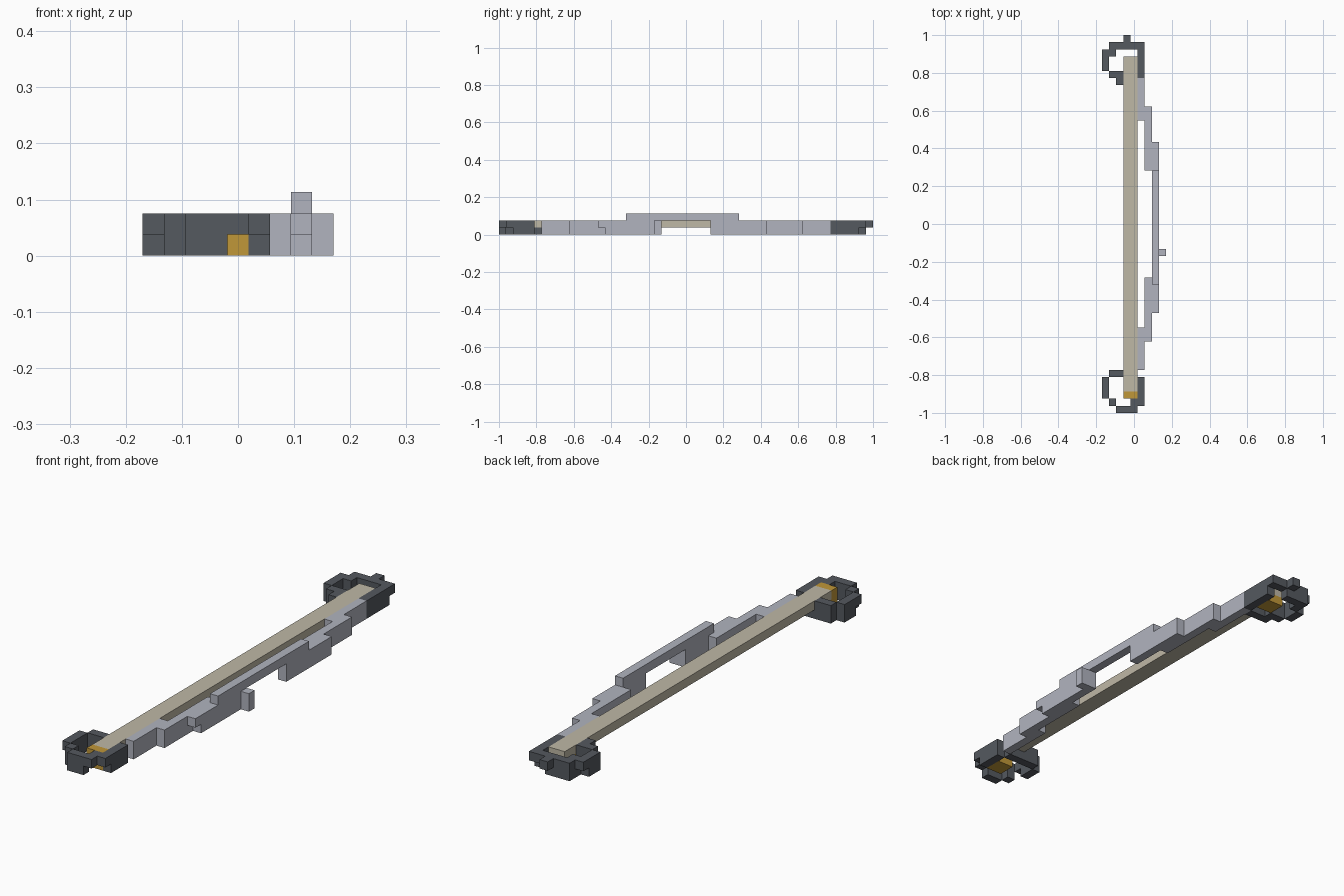
import bpy, bmesh
from mathutils import Vector

if "Cube" in bpy.data.objects:
    bpy.data.objects.remove(bpy.data.objects["Cube"], do_unlink=True)

CELL = 2 / 53
ORIGIN = Vector((-4.5, -26.5, 0))


def material(name, color):
    m = bpy.data.materials.new(name)
    m.use_nodes = True
    m.diffuse_color = (*color, 1)
    bsdf = m.node_tree.nodes["Principled BSDF"]
    bsdf.inputs["Base Color"].default_value = (*color, 1)
    bsdf.inputs["Roughness"].default_value = 0.8
    return m


def block(x0, x1, y0, y1, z0=0, z1=1):
    """Set of grid cells in an inclusive range."""
    return {(x, y, z) for x in range(x0, x1 + 1)
            for y in range(y0, y1 + 1) for z in range(z0, z1 + 1)}


def build(name, cells, mat):
    """Make one blocky shell from the exposed sides of the cells."""
    bm = bmesh.new()
    for c in cells:
        for axis in range(3):
            for side in (-1, 1):
                n = Vector((0, 0, 0))
                n[axis] = side
                if tuple(int(a + b) for a, b in zip(c, n)) in cells:
                    continue
                u, v = Vector((0, 0, 0)), Vector((0, 0, 0))
                u[(axis + 1) % 3] = 0.5
                v[(axis + 2) % 3] = 0.5 * side
                mid = Vector(c) + Vector((0.5, 0.5, 0.5)) + n / 2
                ring = (mid - u - v, mid + u - v, mid + u + v, mid - u + v)
                bm.faces.new([bm.verts.new((p + ORIGIN) * CELL) for p in ring])
    bmesh.ops.remove_doubles(bm, verts=bm.verts, dist=CELL / 100)
    bmesh.ops.dissolve_limit(bm, angle_limit=0.01, verts=bm.verts, edges=bm.edges)
    mesh = bpy.data.meshes.new(name)
    bm.to_mesh(mesh)
    bm.free()
    mesh.materials.append(mat)
    obj = bpy.data.objects.new(name, mesh)
    bpy.context.collection.objects.link(obj)


dark = material("dark_steel", (0.09, 0.10, 0.115))
light = material("light_steel", (0.44, 0.455, 0.52))
cord = material("beige_cord", (0.52, 0.48, 0.38))
gold = material("gold", (0.53, 0.31, 0.04))

# Stepped limbs, raised grip bar and the small arrow rest
limbs = (block(5, 5, 6, 11) | block(6, 6, 10, 18) | block(7, 7, 14, 22)
         | block(5, 5, 41, 46) | block(6, 6, 34, 42) | block(7, 7, 30, 37))
limbs -= block(7, 7, 14, 14, 0, 0)
grip = block(7, 7, 18, 33, 2, 2)
rest = block(8, 8, 22, 22)
build("bow_limbs", limbs | grip | rest, light)

# Front hooked ring, closing under the string
front = (block(2, 4, 0, 0) | block(4, 5, 1, 1) | block(5, 5, 2, 4)
         | block(1, 1, 1, 1) | block(0, 0, 2, 4) | block(1, 2, 5, 5)
         | block(3, 4, 5, 5, 0, 0))
front -= block(4, 5, 0, 1, 0, 0) | block(0, 0, 2, 2, 0, 0)
build("front_ring", front, dark)

# Back hooked ring with a raised end tab
back = (block(3, 3, 52, 52, 1, 1) | block(1, 5, 51, 51) | block(5, 5, 47, 50)
        | block(1, 1, 50, 50) | block(0, 0, 48, 50) | block(1, 2, 47, 47)
        | block(2, 2, 46, 46) | block(3, 4, 46, 46, 0, 0))
back -= block(4, 5, 51, 51, 0, 0) | block(0, 0, 50, 50, 0, 0)
build("back_ring", back, dark)

# String and its gold anchors
build("string", block(3, 4, 3, 49, 1, 1), cord)
build("front_anchor", block(3, 4, 2, 2) | block(3, 4, 3, 3, 0, 0), gold)
build("back_anchor", block(3, 4, 48, 49, 0, 0), gold)
